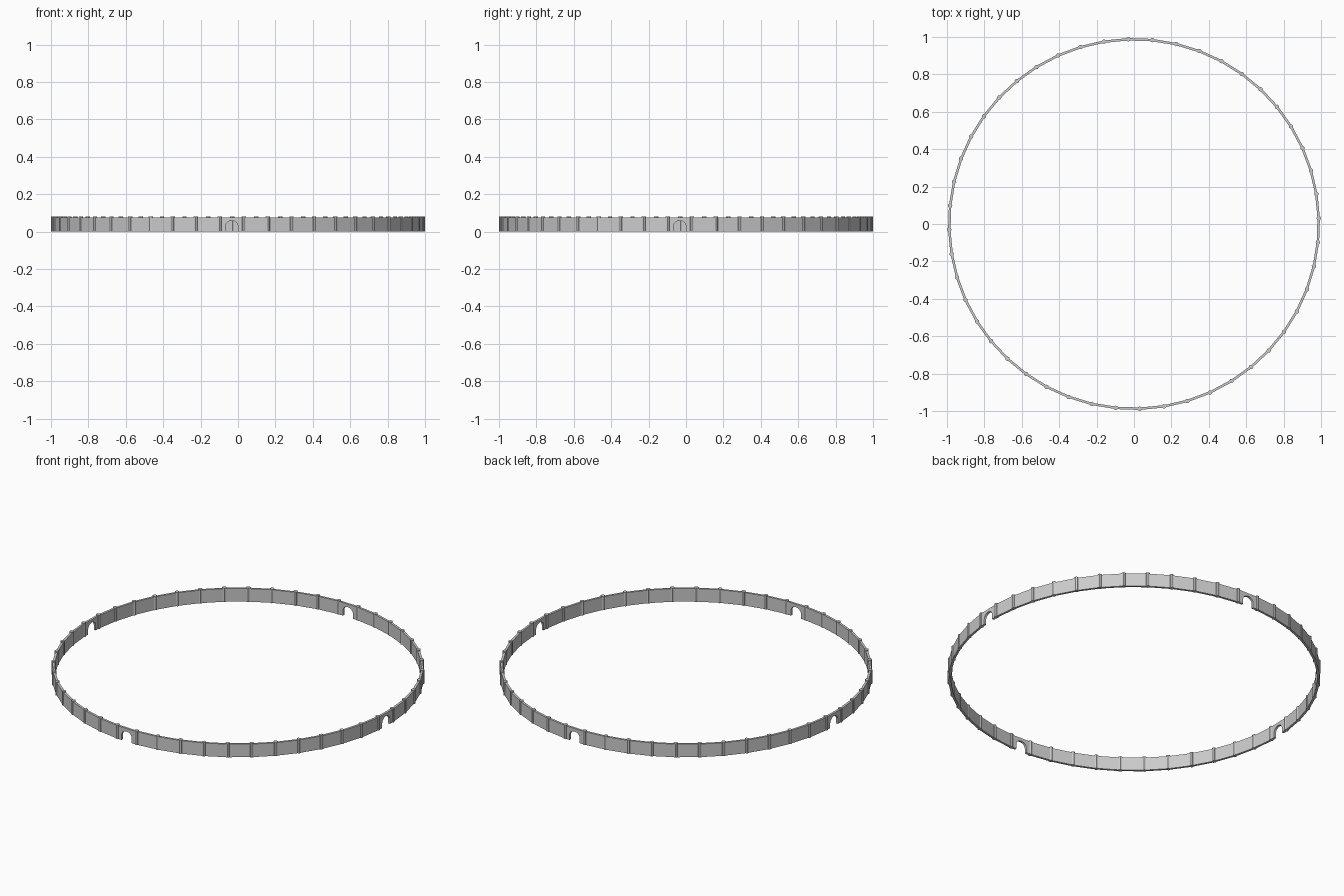
import bpy, bmesh, math
from mathutils import Matrix, Vector

if "Cube" in bpy.data.objects:
    bpy.data.objects.remove(bpy.data.objects["Cube"])

N = 48                      # wall panels around the ring
STEP = 2 * math.pi / N
START = math.radians(1.8)   # angle of the first post
R = 0.988                   # post centre radius
POST_R, POST_H = 0.012, 0.082
WALL_T, WALL_H = 0.013, 0.077
HALF = R * math.sin(STEP / 2)
APOTHEM = R * math.cos(STEP / 2)


def make_object(name, bm):
    bmesh.ops.recalc_face_normals(bm, faces=bm.faces)
    mesh = bpy.data.meshes.new(name)
    bm.to_mesh(mesh)
    bm.free()
    ob = bpy.data.objects.new(name, mesh)
    bpy.context.collection.objects.link(ob)
    return ob


def add_panel(bm, profile, angle):
    """Extrude a (tangent, height) profile through the wall thickness."""
    rot = Matrix.Rotation(angle, 4, 'Z')
    verts = [bm.verts.new(rot @ Vector((APOTHEM - WALL_T / 2, y, z))) for y, z in profile]
    face = bm.faces.new(verts)
    out = bmesh.ops.extrude_face_region(bm, geom=[face], use_keep_orig=True)
    moved = [g for g in out["geom"] if isinstance(g, bmesh.types.BMVert)]
    bmesh.ops.translate(bm, verts=moved, vec=rot @ Vector((WALL_T, 0, 0)))


# Panel profiles: plain wall, and wall with an arched gateway
plain = [(-HALF, 0), (HALF, 0), (HALF, WALL_H), (-HALF, WALL_H)]
GATE_W, SPRING, RISE = 0.034, 0.028, 0.031
arch = [(GATE_W * math.cos(math.pi * i / 12), SPRING + RISE * math.sin(math.pi * i / 12))
        for i in range(13)]
gate = [(HALF, 0), (HALF, WALL_H), (-HALF, WALL_H), (-HALF, 0), (-GATE_W, 0)]
gate += arch[::-1] + [(GATE_W, 0)]

walls, gates, posts = bmesh.new(), bmesh.new(), bmesh.new()
for i in range(N):
    mid = START + (i - 0.5) * STEP
    if i % (N // 4) == 0:
        add_panel(gates, gate, mid)
    else:
        add_panel(walls, plain, mid)
    # Post at each joint
    m = Matrix.Rotation(START + i * STEP, 4, 'Z') @ Matrix.Translation((R, 0, POST_H / 2))
    bmesh.ops.create_cone(posts, cap_ends=True, segments=8, radius1=POST_R,
                          radius2=POST_R, depth=POST_H, matrix=m)

make_object("wall_panels", walls)
make_object("gateway_panels", gates)
make_object("wall_posts", posts)
